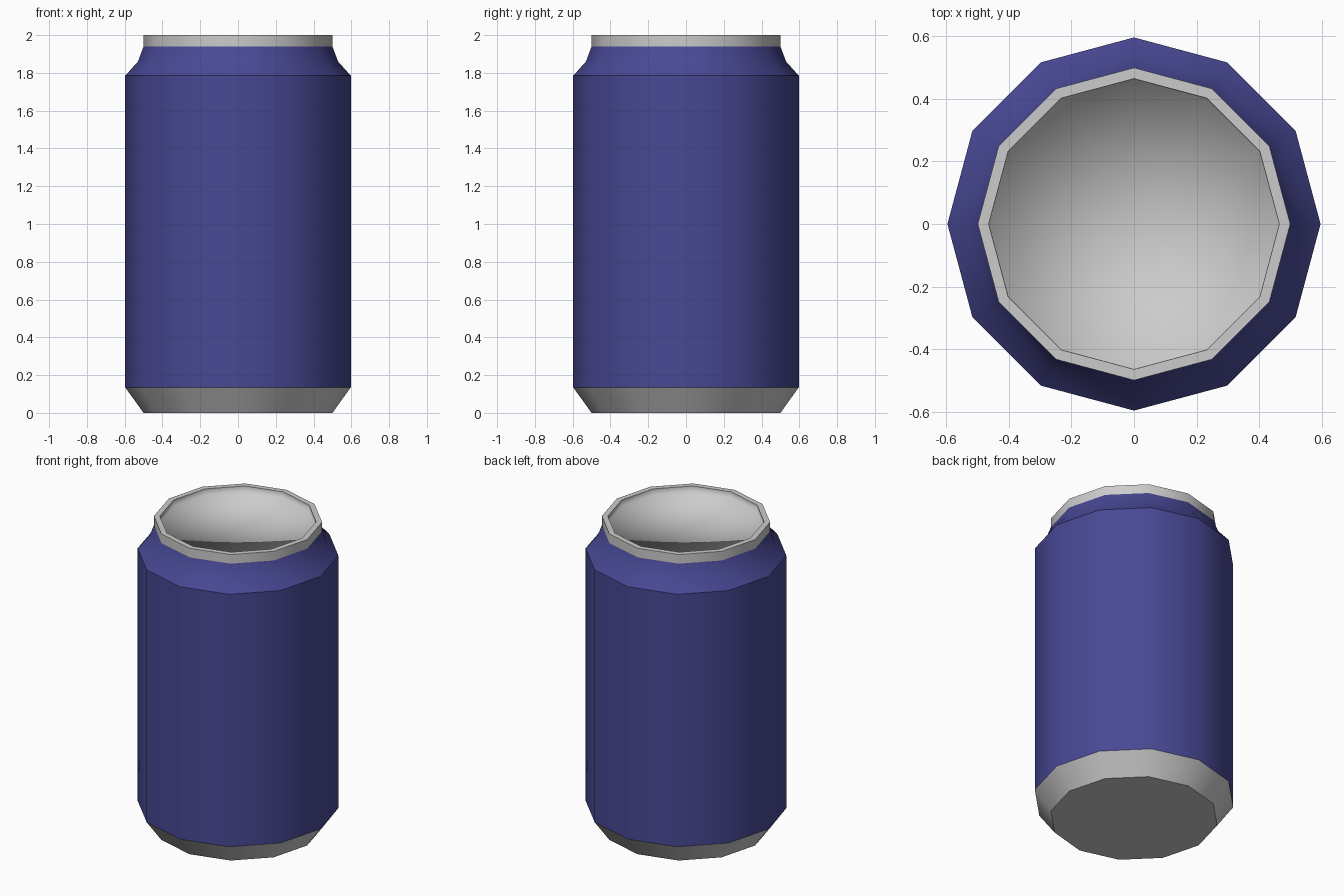
import bpy, bmesh, math

if "Cube" in bpy.data.objects:
    bpy.data.objects.remove(bpy.data.objects["Cube"])

SIDES = 12


def material(name, rgb):
    mat = bpy.data.materials.new(name)
    mat.diffuse_color = (*rgb, 1)
    mat.use_nodes = True
    mat.node_tree.nodes["Principled BSDF"].inputs["Base Color"].default_value = mat.diffuse_color
    return mat


def lathe(name, profile, mat=None, angle=35):
    """Spin (radius, z) points around z; a radius of 0 closes to a centre point."""
    bm = bmesh.new()
    rings = []
    for r, z in profile:
        if r == 0:
            rings.append([bm.verts.new((0, 0, z))] * SIDES)
        else:
            rings.append([bm.verts.new((r * math.cos(math.tau * i / SIDES),
                                        r * math.sin(math.tau * i / SIDES), z))
                          for i in range(SIDES)])
    for low, high in zip(rings, rings[1:]):
        for i in range(SIDES):
            j = (i + 1) % SIDES
            bm.faces.new(dict.fromkeys((low[i], low[j], high[j], high[i])))
    mesh = bpy.data.meshes.new(name)
    bm.to_mesh(mesh)
    bm.free()
    obj = bpy.data.objects.new(name, mesh)
    bpy.context.collection.objects.link(obj)
    if mat:
        mesh.materials.append(mat)
    bpy.ops.object.select_all(action='DESELECT')
    obj.select_set(True)
    bpy.context.view_layer.objects.active = obj
    bpy.ops.object.shade_smooth_by_angle(angle=math.radians(angle))
    return obj


blue = material("blue_paint", (0.065, 0.065, 0.30))

# Tapered metal base with a flat underside
lathe("base", [(0, 0), (0.5, 0), (0.597, 0.135)])
# Painted wall and curved shoulder
lathe("body", [(0.597, 0.135), (0.597, 1.785), (0.53, 1.86), (0.5, 1.94)], blue)
# Raised metal rim
lathe("rim", [(0.5, 1.94), (0.5, 2.0), (0.465, 2.0)])
# Recessed lid with its inner wall, shaded softly
lathe("lid", [(0.465, 2.0), (0.463, 1.96), (0, 1.96)], angle=180)
